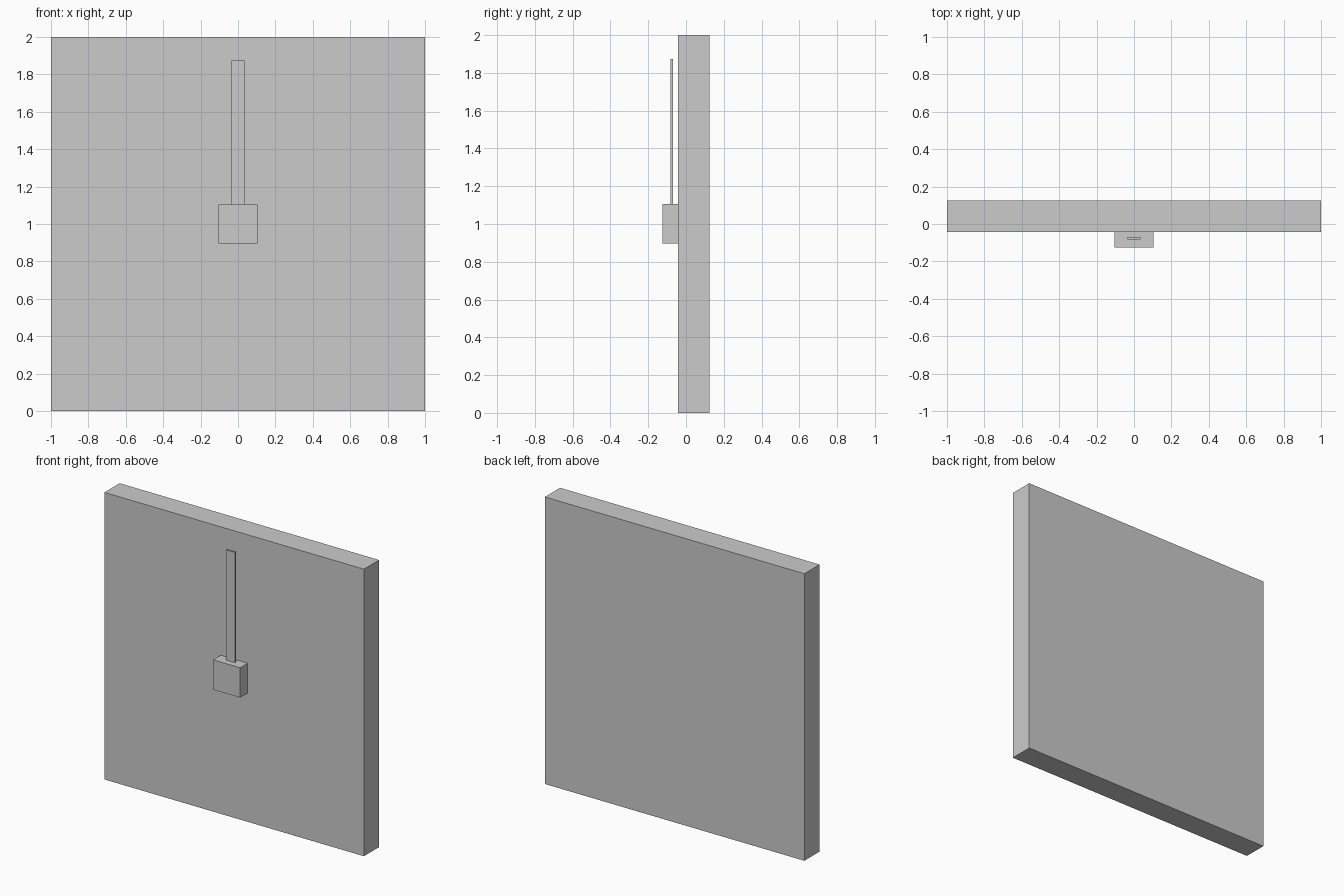
import bpy

if "Cube" in bpy.data.objects:
    bpy.data.objects.remove(bpy.data.objects["Cube"])


def box(name, x, y, z):
    """Axis-aligned box from (min, max) ranges."""
    ranges = (x, y, z)
    bpy.ops.mesh.primitive_cube_add(size=1, location=[(a + b) / 2 for a, b in ranges])
    ob = bpy.context.object
    ob.name = name
    ob.scale = [b - a for a, b in ranges]
    bpy.ops.object.transform_apply(location=False, rotation=False, scale=True)
    return ob


# Large square wall slab
box("wall_panel", (-1, 1), (-0.042, 0.125), (0, 2))
# Small box mounted on the front of the wall
box("mounted_box", (-0.104, 0.104), (-0.125, -0.042), (0.897, 1.105))
# Thin flat strip rising from the box
box("upright_strip", (-0.035, 0.035), (-0.082, -0.070), (1.105, 1.873))
